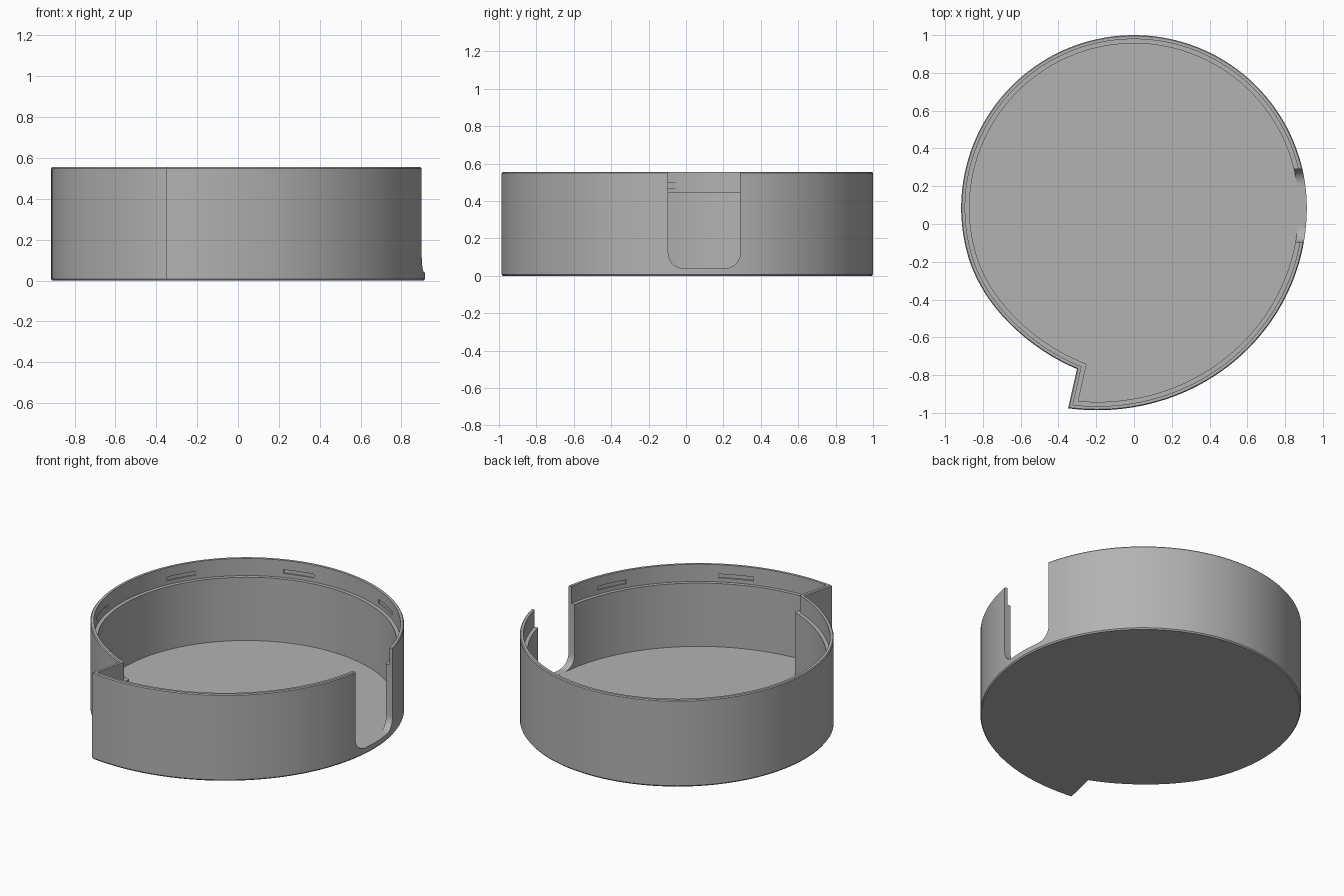
import bpy, bmesh, math
from mathutils import Vector

if "Cube" in bpy.data.objects:
    bpy.data.objects.remove(bpy.data.objects["Cube"])

CY = 0.085          # centre of the round part
HEIGHT, LEDGE, FLOOR = 0.555, 0.445, 0.04
START, END = math.radians(-108.2), math.radians(250.5)

grey = bpy.data.materials.new("grey plastic")
grey.diffuse_color = (0.45, 0.45, 0.45, 1)
grey.use_nodes = True
grey.node_tree.nodes["Principled BSDF"].inputs["Base Color"].default_value = grey.diffuse_color


def radius(a):
    """Round body, flaring out to a tip on one side, dipping slightly on the other."""
    r = 0.915
    if a < 0:
        r += 0.0566 * a * a
    d = math.degrees(a)
    if d > 195:
        r -= 0.019 * math.sin(math.pi * min((d - 195) / 76, 1)) ** 2
    return r


def polar(r, a):
    return Vector((r * math.cos(a), CY + r * math.sin(a)))


def inset(points, dist):
    """Mitred inward offset of a counter-clockwise outline."""
    out = []
    for i, p in enumerate(points):
        a = (p - points[i - 1]).normalized()
        b = (points[(i + 1) % len(points)] - p).normalized()
        na, nb = Vector((-a.y, a.x)), Vector((-b.y, b.x))
        out.append(p + (na + nb) * dist / (1 + na.dot(nb)))
    return out


def loft(name, rings):
    """Closed solid through a list of equal-length vertex rings."""
    bm = bmesh.new()
    loops = [[bm.verts.new(v) for v in ring] for ring in rings]
    n = len(loops[0])
    for lo, hi in zip(loops, loops[1:]):
        for i in range(n):
            j = (i + 1) % n
            bm.faces.new((lo[i], lo[j], hi[j], hi[i]))
    bm.faces.new(loops[0][::-1])
    bm.faces.new(loops[-1])
    bmesh.ops.recalc_face_normals(bm, faces=bm.faces)
    mesh = bpy.data.meshes.new(name)
    bm.to_mesh(mesh)
    bm.free()
    mesh.materials.append(grey)
    ob = bpy.data.objects.new(name, mesh)
    bpy.context.collection.objects.link(ob)
    return ob


def cut(target, cutter):
    m = target.modifiers.new(cutter.name, 'BOOLEAN')
    m.operation, m.solver, m.object = 'DIFFERENCE', 'EXACT', cutter
    cutter.hide_render = True
    cutter.hide_set(True)


# Tray: outline carried up the outside, over the rim, down the ledge to the floor
SEG = 140
outline = [polar(radius(a), a) for a in
           (START + (END - START) * i / SEG for i in range(SEG + 1))]
section = [(0.006, 0), (0, 0.008), (0, HEIGHT - 0.006), (0.005, HEIGHT),
           (0.021, HEIGHT), (0.021, LEDGE), (0.044, LEDGE), (0.044, FLOOR)]
tray = loft("tray", [[(p.x, p.y, z) for p in inset(outline, d)] for d, z in section])

# Finger slot with rounded lower corners
Y0, Y1, R, Z0 = -0.095, 0.29, 0.08, FLOOR + 0.0005
profile = [(Y1, 0.7), (Y0, 0.7)]
for cy, start in ((Y0 + R, 180), (Y1 - R, 270)):
    for k in range(9):
        t = math.radians(start + 90 * k / 8)
        profile.append((cy + R * math.cos(t), Z0 + R + R * math.sin(t)))
slot = loft("slot_cutter", [[(x, y, z) for y, z in profile] for x in (0.7, 1.1)])
cut(tray, slot)

# Shallow snap grooves inside the rim
for deg in (-75, -30, 60, 105, 150, 195):
    rings = []
    for k in range(9):
        a = math.radians(deg - 6 + 12 * k / 8)
        r = radius(a)
        rings.append([(*polar(r - d, a), z) for d, z in
                      ((0.035, 0.47), (0.013, 0.47), (0.013, 0.495), (0.035, 0.495))])
    cut(tray, loft("groove_cutter", rings))

# Apply the cuts, then shade smooth with crisp edges
bpy.context.view_layer.objects.active = tray
tray.select_set(True)
for m in list(tray.modifiers):
    bpy.ops.object.modifier_apply(modifier=m.name)
for ob in list(bpy.data.objects):
    if ob is not tray:
        bpy.data.objects.remove(ob)
bpy.ops.object.shade_smooth_by_angle(angle=math.radians(30))
